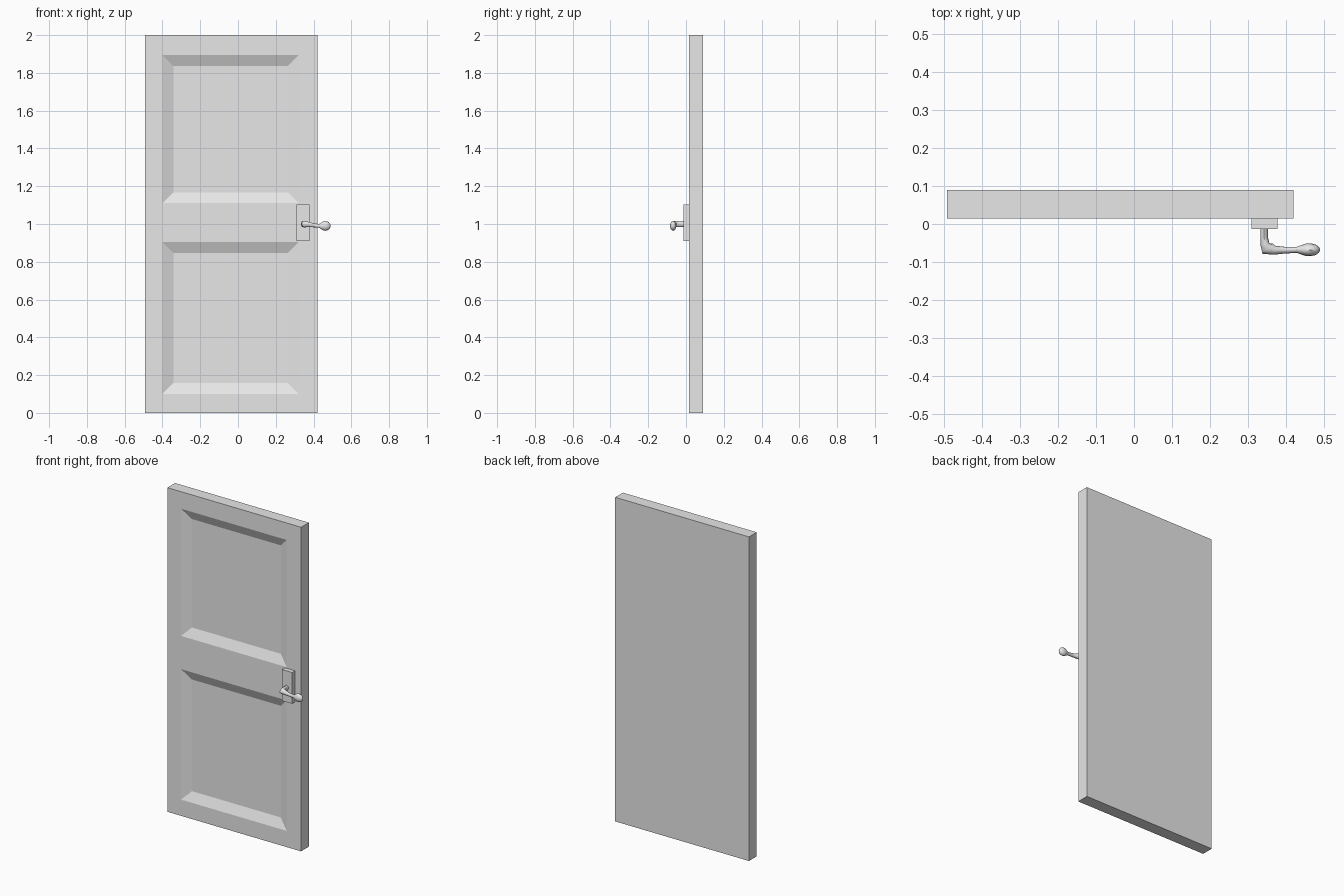
import bpy, bmesh, math
from mathutils import Vector, Matrix

if "Cube" in bpy.data.objects:
    bpy.data.objects.remove(bpy.data.objects["Cube"], do_unlink=True)

# One plain grey for everything
grey = bpy.data.materials.new("light_grey")
grey.use_nodes = True
grey.diffuse_color = (0.8, 0.8, 0.8, 1)
grey.node_tree.nodes["Principled BSDF"].inputs["Base Color"].default_value = (0.8, 0.8, 0.8, 1)


def finish(name, bm):
    bmesh.ops.recalc_face_normals(bm, faces=bm.faces)
    mesh = bpy.data.meshes.new(name)
    bm.to_mesh(mesh)
    bm.free()
    mesh.materials.append(grey)
    obj = bpy.data.objects.new(name, mesh)
    bpy.context.collection.objects.link(obj)
    return obj


def box(low, high):
    bm = bmesh.new()
    low, high = Vector(low), Vector(high)
    size = Matrix.Diagonal((*(high - low), 1))
    bmesh.ops.create_cube(bm, size=1, matrix=Matrix.Translation((low + high) / 2) @ size)
    return bm


# Door slab with two recessed, sloped panels on the front
left, right = -0.40, 0.322
panels = [(0.10, 0.905), (1.11, 1.895)]
bm = box((-0.493, 0.015, 0), (0.42, 0.09, 2))
cuts = [((x, 0, 0), (1, 0, 0)) for x in (left, right)]
cuts += [((0, 0, z), (0, 0, 1)) for span in panels for z in span]
for point, normal in cuts:
    bmesh.ops.bisect_plane(bm, geom=bm.verts[:] + bm.edges[:] + bm.faces[:],
                           plane_co=point, plane_no=normal)
bm.normal_update()
recess = []
for face in bm.faces:
    c = face.calc_center_median()
    if face.normal.y < -0.9 and left < c.x < right and any(a < c.z < b for a, b in panels):
        recess.append(face)
bmesh.ops.inset_individual(bm, faces=recess, thickness=0.058, depth=-0.025, use_even_offset=True)
finish("door_slab", bm)

# Backing plate of the handle
finish("handle_plate", box((0.31, -0.013, 0.91), (0.378, 0.016, 1.103)))

# Lever: elliptical rings of x, y, z, heading in degrees, half width, half height
rings = [
    (0.343, -0.010, 1.000, -90, 0.010, 0.016),
    (0.343, -0.035, 1.000, -90, 0.010, 0.016),
    (0.345, -0.053, 1.000, -80, 0.012, 0.017),
    (0.352, -0.065, 0.999, -45, 0.019, 0.017),
    (0.370, -0.069, 0.998, -5, 0.012, 0.014),
    (0.395, -0.069, 0.994, 0, 0.009, 0.011),
    (0.430, -0.068, 0.990, 0, 0.008, 0.010),
    (0.440, -0.068, 0.990, 0, 0.012, 0.017),
    (0.452, -0.068, 0.990, 0, 0.016, 0.024),
    (0.465, -0.068, 0.990, 0, 0.017, 0.026),
    (0.479, -0.068, 0.990, 0, 0.014, 0.021),
    (0.487, -0.068, 0.990, 0, 0.008, 0.012),
    (0.490, -0.068, 0.990, 0, 0.002, 0.003),
]
SIDES = 12
bm = bmesh.new()
loops = []
for x, y, z, heading, wide, tall in rings:
    h = math.radians(heading)
    side = Vector((-math.sin(h), math.cos(h), 0)) * wide
    up = Vector((0, 0, tall))
    turns = [math.tau * i / SIDES for i in range(SIDES)]
    loops.append([bm.verts.new(Vector((x, y, z)) + side * math.cos(t) + up * math.sin(t))
                  for t in turns])
for a, b in zip(loops, loops[1:]):
    for i in range(SIDES):
        j = (i + 1) % SIDES
        bm.faces.new((a[i], a[j], b[j], b[i]))
bm.faces.new(loops[0])
bm.faces.new(loops[-1])
lever = finish("handle_lever", bm)
bpy.ops.object.select_all(action="DESELECT")
lever.select_set(True)
bpy.context.view_layer.objects.active = lever
bpy.ops.object.shade_smooth_by_angle(angle=math.radians(40))
